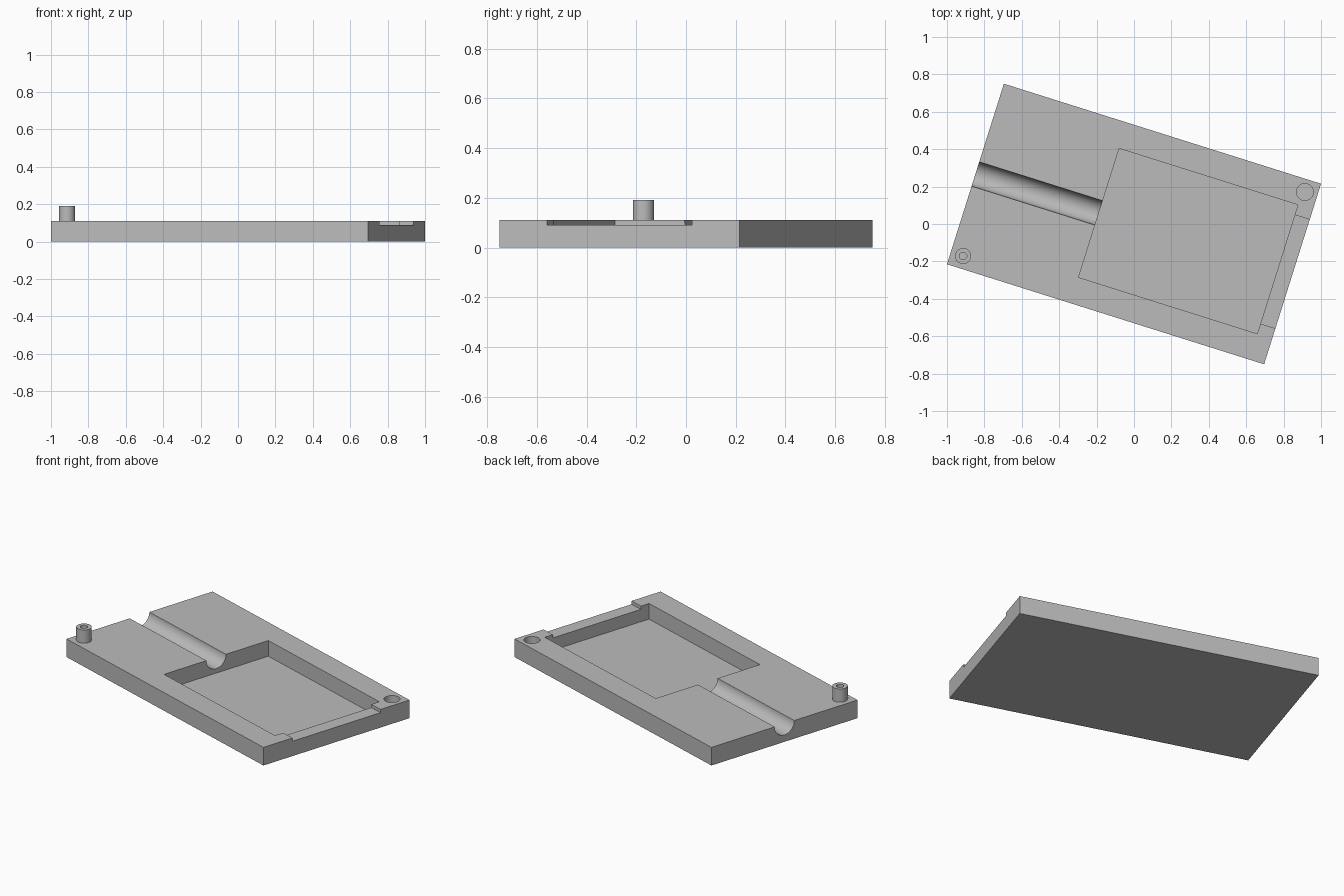
import bpy
from math import radians, pi
from mathutils import Matrix

default = bpy.data.objects.get("Cube")
if default:
    bpy.data.objects.remove(default, do_unlink=True)

LENGTH, WIDTH, TOP = 1.778, 1.012, 0.11
TILT = Matrix.Rotation(radians(-17.5), 4, 'Z')

grey = bpy.data.materials.new("plain grey")
grey.use_nodes = True
color = (0.5, 0.5, 0.5, 1)
grey.diffuse_color = color
grey.node_tree.nodes["Principled BSDF"].inputs["Base Color"].default_value = color


def finish(name):
    ob = bpy.context.object
    ob.name = ob.data.name = name
    ob.data.materials.append(grey)
    bpy.ops.object.transform_apply(location=False, rotation=True, scale=True)
    return ob


def box(name, low, high):
    bpy.ops.mesh.primitive_cube_add(size=1, location=[(a + b) / 2 for a, b in zip(low, high)])
    bpy.context.object.scale = [b - a for a, b in zip(low, high)]
    return finish(name)


def rod(name, radius, x, y, low, high):
    bpy.ops.mesh.primitive_cylinder_add(vertices=64, radius=radius, depth=high - low,
                                        location=(x, y, (low + high) / 2))
    return finish(name)


def cut(ob, *cutters):
    for cutter in cutters:
        mod = ob.modifiers.new("cut", 'BOOLEAN')
        mod.operation, mod.solver, mod.object = 'DIFFERENCE', 'EXACT', cutter
        bpy.context.view_layer.objects.active = ob
        bpy.ops.object.modifier_apply(modifier=mod.name)
        bpy.data.objects.remove(cutter, do_unlink=True)


# Base plate
plate = box("base_plate", (-LENGTH / 2, -WIDTH / 2, 0), (LENGTH / 2, WIDTH / 2, TOP))

# Rectangular pocket, shallow end notch and blind socket
pocket = box("pocket_cutter", (-0.197, -0.361, 0.015), (0.805, 0.361, 0.2))
notch = box("notch_cutter", (0.7, -0.305, 0.09), (1, 0.305, 0.2))
socket = rod("socket_cutter", 0.045, 0.82, 0.438, 0.025, 0.2)

# Half-round channel running from the end into the pocket
bpy.ops.mesh.primitive_cylinder_add(vertices=64, radius=0.068, depth=1,
                                    location=(-0.55, 0, TOP), rotation=(0, pi / 2, 0))
channel = finish("channel_cutter")
cut(plate, pocket, notch, socket, channel)

# Hollow locating peg
peg = rod("locating_peg", 0.0425, -0.82, -0.438, TOP - 0.01, 0.19)
cut(peg, rod("bore_cutter", 0.02, -0.82, -0.438, TOP + 0.005, 0.3))

# Turn everything to its resting angle and shade
for ob in (plate, peg):
    ob.data.transform(TILT @ Matrix.Translation(ob.location))
    ob.location = (0, 0, 0)
    bpy.ops.object.select_all(action='DESELECT')
    ob.select_set(True)
    bpy.context.view_layer.objects.active = ob
    bpy.ops.object.shade_smooth_by_angle(angle=radians(30))
